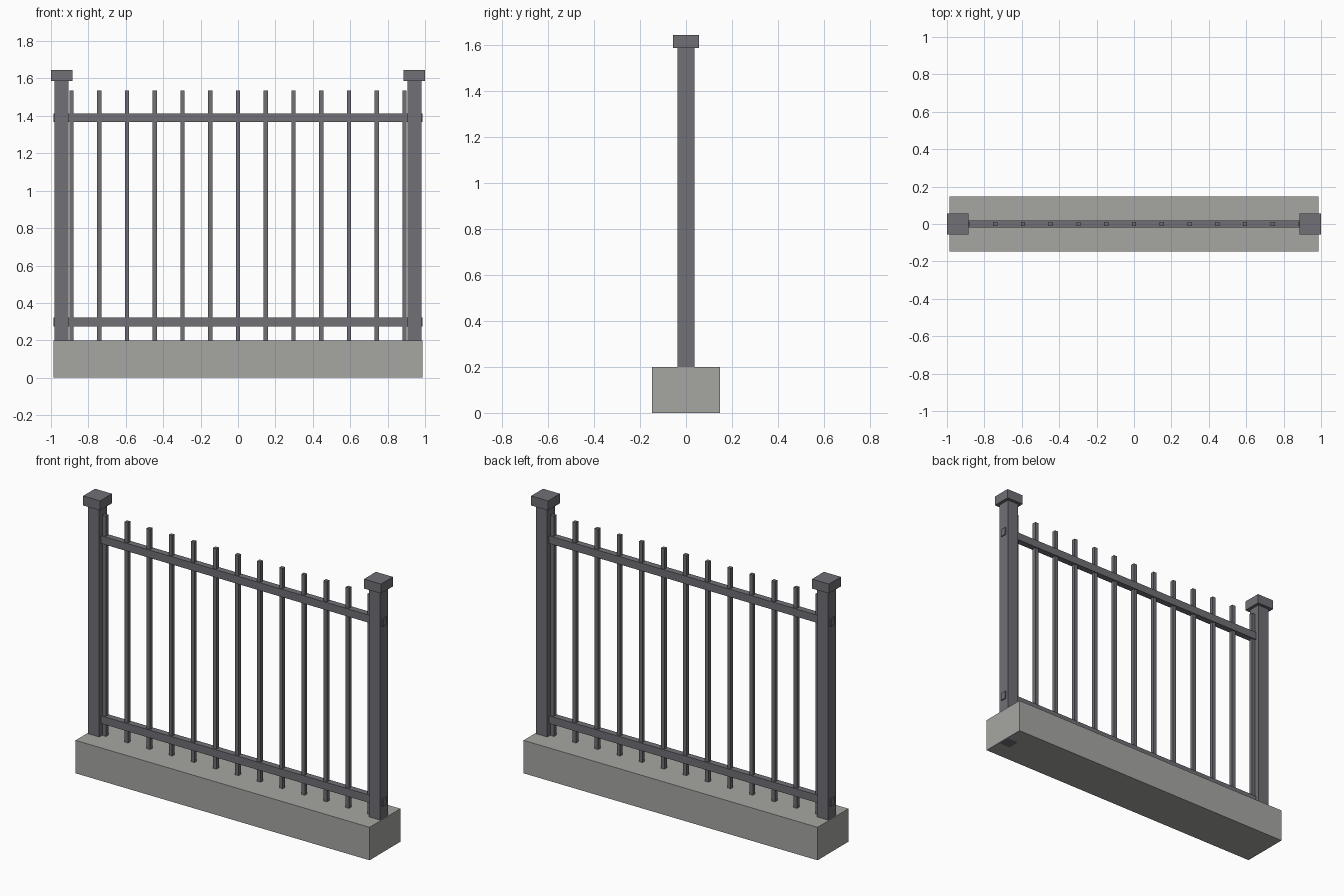
import bpy

if "Cube" in bpy.data.objects:
    bpy.data.objects.remove(bpy.data.objects["Cube"])


def make_material(name, color):
    mat = bpy.data.materials.new(name)
    mat.diffuse_color = (*color, 1.0)
    mat.use_nodes = True
    mat.node_tree.nodes["Principled BSDF"].inputs["Base Color"].default_value = mat.diffuse_color
    return mat


STEEL = make_material("dark grey steel", (0.16, 0.16, 0.18))
CONCRETE = make_material("grey concrete", (0.38, 0.38, 0.365))


def box(name, x, half_x, half_y, z0, z1, mat):
    """Axis-aligned box centred on y = 0, spanning z0 to z1."""
    bpy.ops.mesh.primitive_cube_add(size=2, location=(x, 0, (z0 + z1) / 2))
    obj = bpy.context.object
    obj.name = name
    obj.scale = (half_x, half_y, (z1 - z0) / 2)
    bpy.ops.object.transform_apply(location=False, rotation=False, scale=True)
    obj.data.materials.append(mat)
    return obj


# Concrete footing
box("concrete_base", 0, 0.987, 0.148, 0, 0.2, CONCRETE)

# End posts with square caps
for side, x in (("left", -0.943), ("right", 0.943)):
    box(f"{side}_post", x, 0.038, 0.038, 0, 1.587, STEEL)
    box(f"{side}_post_cap", x, 0.057, 0.057, 1.587, 1.645, STEEL)

# Horizontal rails passing through the posts
for name, z in (("lower_rail", 0.298), ("upper_rail", 1.39)):
    box(name, 0, 0.987, 0.019, z - 0.0235, z + 0.0235, STEEL)

# Evenly spaced balusters
COUNT, SPACING = 13, 0.1484
for i in range(COUNT):
    x = (i - (COUNT - 1) / 2) * SPACING
    box(f"baluster_{i + 1}", x, 0.0115, 0.0115, 0.2, 1.537, STEEL)
